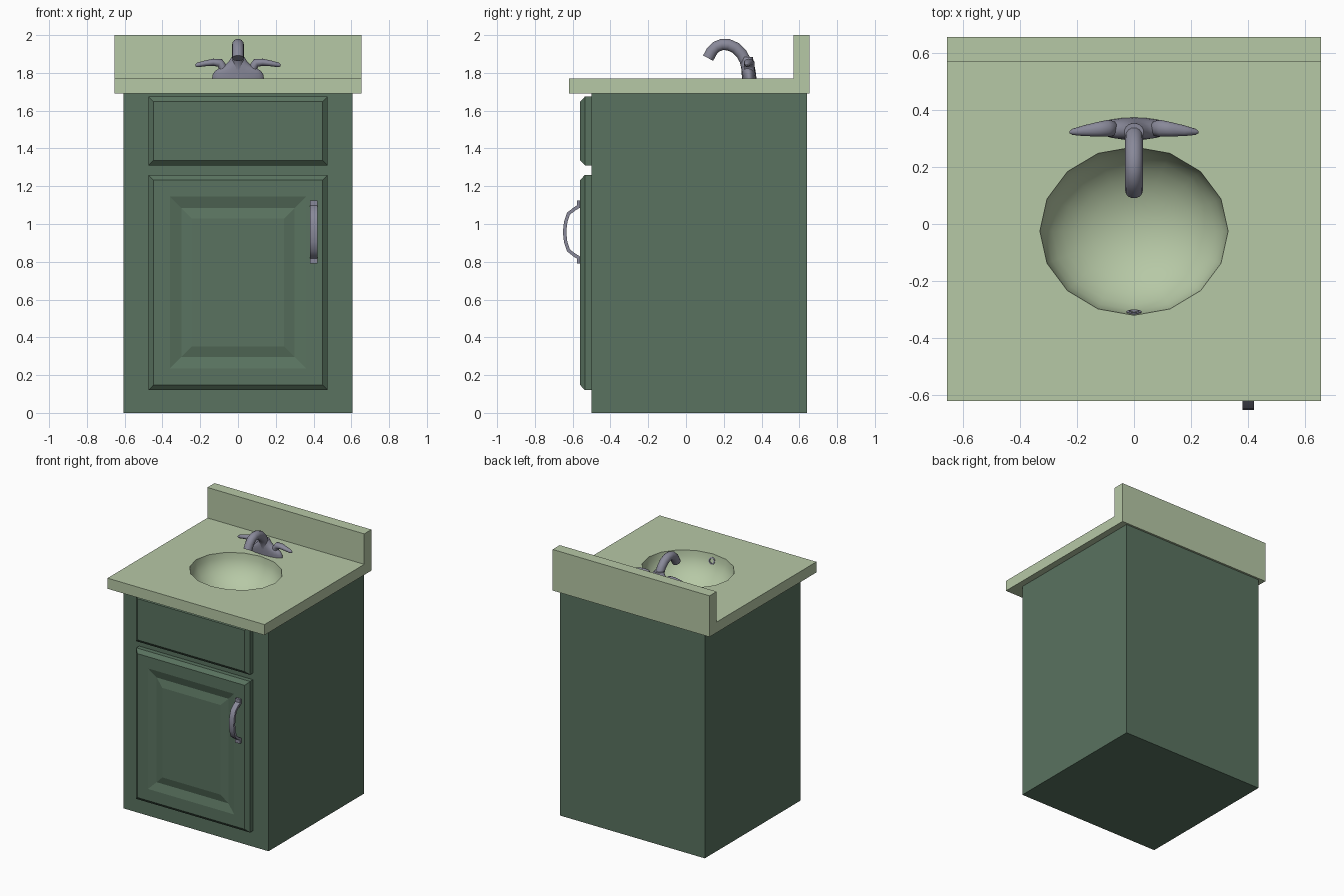
import bpy, bmesh
from math import sin, cos, pi, sqrt, radians
from mathutils import Vector

if "Cube" in bpy.data.objects:
    bpy.data.objects.remove(bpy.data.objects["Cube"])


def material(name, rgb):
    m = bpy.data.materials.new(name)
    m.diffuse_color = (*rgb, 1)
    m.use_nodes = True
    m.node_tree.nodes["Principled BSDF"].inputs["Base Color"].default_value = m.diffuse_color
    return m


GREEN = material("cabinet_green", (0.10, 0.17, 0.115))
STONE = material("pale_green_stone", (0.47, 0.58, 0.38))
METAL = material("grey_metal", (0.25, 0.25, 0.32))


def loft(name, rings, mat, smooth=None, caps=(True, True), flip=False):
    """Skin a list of equal-length point rings."""
    bm = bmesh.new()
    vs = [[bm.verts.new(p) for p in ring] for ring in rings]
    n = len(vs[0])
    for a, b in zip(vs, vs[1:]):
        for i in range(n):
            j = (i + 1) % n
            bm.faces.new((a[i], a[j], b[j], b[i]))
    if caps[0]:
        bm.faces.new(vs[0])
    if caps[1]:
        bm.faces.new(vs[-1])
    bmesh.ops.recalc_face_normals(bm, faces=bm.faces)
    if flip:
        bmesh.ops.reverse_faces(bm, faces=bm.faces)
    me = bpy.data.meshes.new(name)
    bm.to_mesh(me)
    bm.free()
    ob = bpy.data.objects.new(name, me)
    bpy.context.collection.objects.link(ob)
    me.materials.append(mat)
    if smooth:
        bpy.ops.object.select_all(action='DESELECT')
        ob.select_set(True)
        bpy.context.view_layer.objects.active = ob
        bpy.ops.object.shade_smooth_by_angle(angle=radians(smooth))
    return ob


def panel(name, x0, x1, z0, z1, steps, mat):
    """Front-facing panel; steps are (inset, y) from back to front."""
    rings = [[(x0 + d, y, z0 + d), (x1 - d, y, z0 + d),
              (x1 - d, y, z1 - d), (x0 + d, y, z1 - d)] for d, y in steps]
    return loft(name, rings, mat)


def ellipse(cx, cy, z, rx, ry, n=16):
    return [(cx + rx * cos(2 * pi * i / n), cy + ry * sin(2 * pi * i / n), z)
            for i in range(n)]


def sweep(name, path, side, sizes, mat, n=12, smooth=50):
    """Sweep an n-sided section (half-width, half-thickness) along a path."""
    pts = [Vector(p) for p in path]
    side = Vector(side)
    rings = []
    off, k = (pi / 4, sqrt(2)) if n == 4 else (0, 1)
    for i, p in enumerate(pts):
        t = pts[min(i + 1, len(pts) - 1)] - pts[max(i - 1, 0)]
        up = t.cross(side).normalized()
        w, h = sizes[i]
        rings.append([p + side * (w * k * cos(off + 2 * pi * j / n))
                      + up * (h * k * sin(off + 2 * pi * j / n)) for j in range(n)])
    return loft(name, rings, mat, smooth)


# cabinet body, open at the top under the counter
loft("cabinet", [[(-.605, -.5, z), (.605, -.5, z), (.605, .64, z), (-.605, .64, z)]
                 for z in (0, 1.69)], GREEN, caps=(True, False))

# drawer front and raised-panel door
edge = [(0, -.5), (0, -.535), (.027, -.56)]
panel("drawer_front", -.475, .475, 1.31, 1.675, edge, GREEN)
panel("door", -.475, .475, .12, 1.26,
      edge + [(.115, -.56), (.175, -.541), (.232, -.556)], GREEN)

# door handle with end pads
arch = [(.4, -.565, 1.095), (.4, -.59, 1.08), (.4, -.622, 1.055), (.4, -.637, 1.01),
        (.4, -.643, .957), (.4, -.637, .905), (.4, -.622, .86), (.4, -.59, .835),
        (.4, -.565, .82)]
sweep("door_handle", arch, (1, 0, 0), [(.02, .009)] * len(arch), METAL, n=4, smooth=40)
for label, z in (("upper", 1.087), ("lower", .79)):
    panel(f"handle_pad_{label}", .38, .42, z, z + .037, [(0, -.555), (0, -.576)], METAL)

# countertop and backsplash from one L profile
profile = [(-.62, 1.69), (.655, 1.69), (.655, 2), (.57, 2), (.57, 1.77), (-.62, 1.77)]
counter = loft("countertop", [[(x, y, z) for y, z in profile] for x in (-.655, .655)], STONE)

# basin opening
BX, BY, BC, DEPTH = .33, .295, -.025, .24
cutter = loft("basin_cutter", [ellipse(0, BC, z, BX, BY) for z in (1.6, 1.85)], STONE)
cutter.hide_render = True
cutter.hide_viewport = True
cut = counter.modifiers.new("basin_opening", 'BOOLEAN')
cut.operation = 'DIFFERENCE'
cut.solver = 'EXACT'
cut.object = cutter

# basin bowl
angles = [radians(a) for a in (0, 10, 20, 30, 41, 52, 63, 74, 84)]
loft("basin", [ellipse(0, BC, 1.77 - DEPTH * sin(a), BX * cos(a), BY * cos(a))
               for a in angles], STONE, smooth=60, caps=(False, True), flip=True)

# overflow ring on the front wall of the basin
c, nrm = Vector((0, -.313, 1.72)), Vector((0, .967, .254))
u, v = Vector((1, 0, 0)), Vector((0, -.254, .967))
loft("overflow_ring", [[c + nrm * d + (u * cos(2 * pi * i / 12) + v * sin(2 * pi * i / 12)) * r
                        for i in range(12)]
                       for r, d in ((.026, -.01), (.026, .007), (.017, .009), (.014, -.008))],
     METAL, smooth=30)

# faucet base, blending up into the spout
base = [(1.77, .137, .038), (1.79, .135, .038), (1.81, .122, .037), (1.825, .098, .036),
        (1.84, .068, .035), (1.86, .048, .033), (1.885, .034, .03)]
loft("faucet_base", [ellipse(0, .335 - .012 * i / 6, z, rx, ry, 20)
                     for i, (z, rx, ry) in enumerate(base)], METAL, smooth=60)

# faucet spout
spout = [(.326, 1.775), (.324, 1.82), (.314, 1.865), (.293, 1.903), (.262, 1.933),
         (.225, 1.949), (.19, 1.95), (.16, 1.938), (.137, 1.915), (.117, 1.878)]
sweep("faucet_spout", [(0, y, z) for y, z in spout], (1, 0, 0),
      [(.031, .031)] * len(spout), METAL, n=14)

# faucet levers
for label, s in (("left", -1), ("right", 1)):
    lever = [(.078, .335, 1.79), (.08, .335, 1.83), (.096, .335, 1.853), (.13, .332, 1.856),
             (.175, .327, 1.85), (.215, .323, 1.842), (.226, .322, 1.84)]
    sweep(f"faucet_lever_{label}", [(s * x, y, z) for x, y, z in lever], (0, 1, 0),
          [(.027, .024), (.028, .023), (.029, .023), (.025, .019), (.019, .015),
           (.011, .012), (.004, .005)], METAL)
